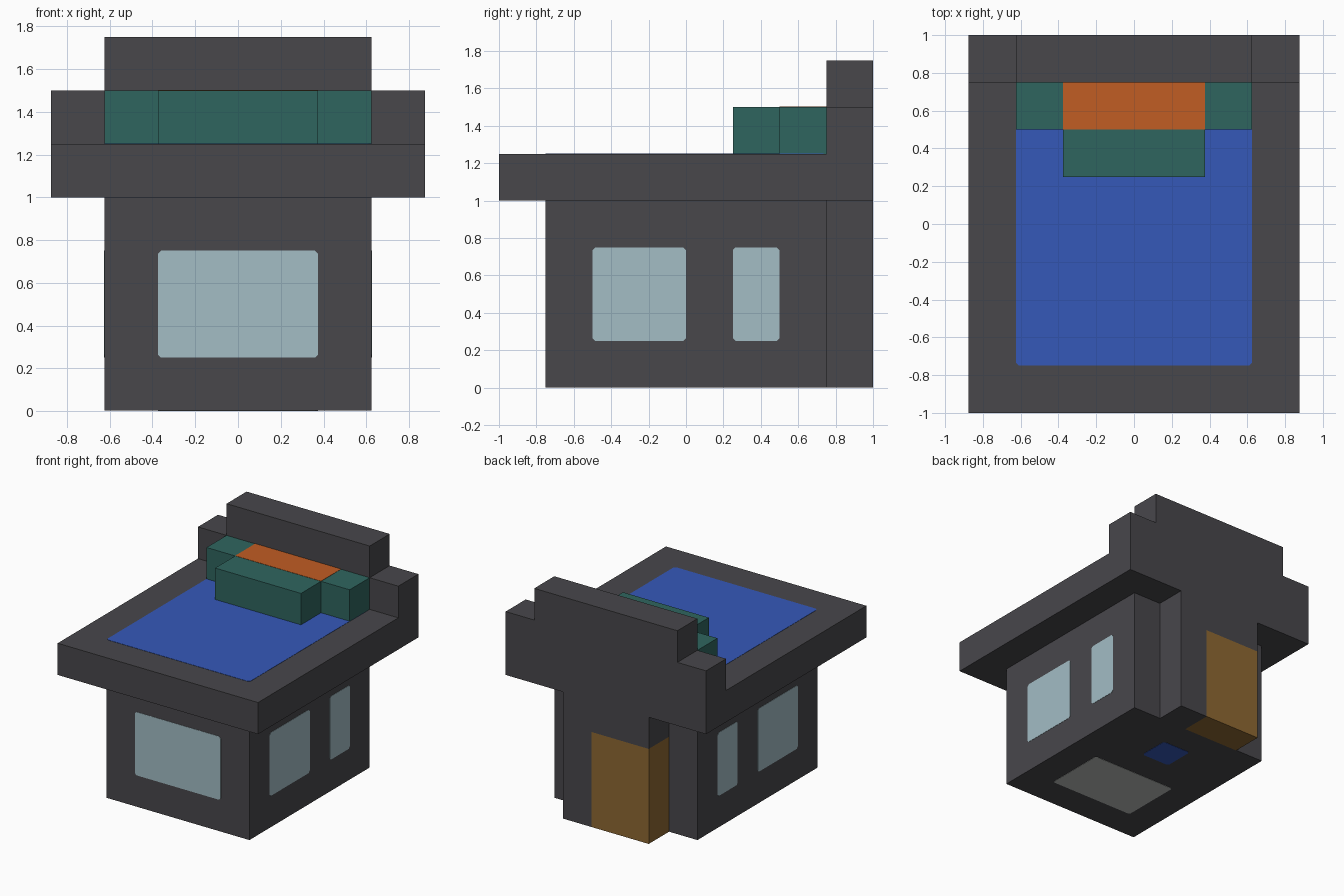
import bpy
import bmesh
from mathutils import Matrix, Vector

cube = bpy.data.objects.get("Cube")
if cube:
    bpy.data.objects.remove(cube, do_unlink=True)


def material(name, rgb):
    """Flat material from 8-bit display colour, stored as linear."""
    linear = [((c / 255 + 0.055) / 1.055) ** 2.4 for c in rgb]
    mat = bpy.data.materials.new(name)
    mat.use_nodes = True
    bsdf = mat.node_tree.nodes["Principled BSDF"]
    bsdf.inputs["Base Color"].default_value = (*linear, 1)
    bsdf.inputs["Roughness"].default_value = 0.9
    mat.diffuse_color = (*linear, 1)
    return mat


CHARCOAL = material("charcoal", (72, 71, 75))
GLASS = material("pale_glass", (163, 189, 197))
BLUE = material("blue", (53, 89, 185))
GREEN = material("dark_green", (47, 101, 95))
ORANGE = material("orange", (193, 93, 36))
BROWN = material("brown", (142, 104, 50))
GREY = material("light_grey", (187, 191, 187))


def add_object(name, bm, mat):
    bmesh.ops.recalc_face_normals(bm, faces=bm.faces)
    mesh = bpy.data.meshes.new(name)
    bm.to_mesh(mesh)
    bm.free()
    mesh.materials.append(mat)
    obj = bpy.data.objects.new(name, mesh)
    bpy.context.collection.objects.link(obj)
    return obj


def box(name, xs, ys, zs, mat):
    """Box between the given limits on each axis."""
    size = [b - a for a, b in (xs, ys, zs)]
    centre = Vector([(a + b) / 2 for a, b in (xs, ys, zs)])
    bm = bmesh.new()
    bmesh.ops.create_cube(bm, size=1, matrix=Matrix.Translation(centre) @ Matrix.Diagonal((*size, 1)))
    return add_object(name, bm, mat)


def plate(name, axis, level, us, vs, mat, cut=0.015):
    """Thin panel with clipped corners, centred on the plane axis = level."""
    (u0, u1), (v0, v1) = us, vs
    outline = [(u0 + cut, v0), (u1 - cut, v0), (u1, v0 + cut), (u1, v1 - cut),
               (u1 - cut, v1), (u0 + cut, v1), (u0, v1 - cut), (u0, v0 + cut)]
    thick = 0.004
    bm = bmesh.new()
    verts = []
    for u, v in outline:
        co = [u, v]
        co.insert(axis, level - thick / 2)
        verts.append(bm.verts.new(co))
    face = bm.faces.new(verts)
    out = bmesh.ops.extrude_face_region(bm, geom=[face], use_keep_orig=True)
    shift = Vector((0, 0, 0))
    shift[axis] = thick
    bmesh.ops.translate(bm, vec=shift, verts=[g for g in out["geom"] if isinstance(g, bmesh.types.BMVert)])
    return add_object(name, bm, mat)


X, Y, Z = 0, 1, 2
wall, roof, door = 0.625, 0.875, 0.375
base = 0.002

# Main room and overhanging roof
box("main_room", (-wall, wall), (-0.75, 0.75), (base, 1), CHARCOAL)
box("roof_slab", (-roof, roof), (-1, 0.75), (1, 1.25), CHARCOAL)

# Stepped sign wall at the back
box("back_wall", (-roof, roof), (0.75, 1), (1, 1.5), CHARCOAL)
box("back_wall_top", (-wall, wall), (0.75, 1), (1.5, 1.75), CHARCOAL)

# Rear entrance: door, side post and lintel
box("back_door", (-door, 0.125), (0.75, 1), (0, 0.75), BROWN)
box("door_post", (0.125, door), (0.75, 1), (0, 0.75), CHARCOAL)
box("door_lintel", (-door, door), (0.75, 1), (0.75, 1), CHARCOAL)

# Roof terrace: blue floor, green stepped bench, orange seat
plate("roof_floor", Z, 1.25, (-wall, wall), (-0.75, 0.75), BLUE)
box("rear_bench", (-wall, wall), (0.5, 0.75), (1.25, 1.5), GREEN)
box("front_bench", (-door, door), (0.25, 0.5), (1.25, 1.5), GREEN)
plate("bench_seat", Z, 1.5, (-door, door), (0.5, 0.75), ORANGE, cut=0.002)

# Windows
plate("front_window", Y, -0.75, (-door, door), (0.25, 0.75), GLASS)
for side, name in ((1, "left"), (-1, "right")):
    plate(name + "_wide_window", X, side * wall, (-0.5, 0), (0.25, 0.75), GLASS)
    plate(name + "_narrow_window", X, side * wall, (0.25, 0.5), (0.25, 0.75), GLASS)

# Panels under the floor
plate("underside_grey_panel", Z, base, (-door, door), (-0.5, 0), GREY)
plate("underside_blue_panel", Z, base, (-0.125, 0.125), (0.25, 0.5), BLUE)
